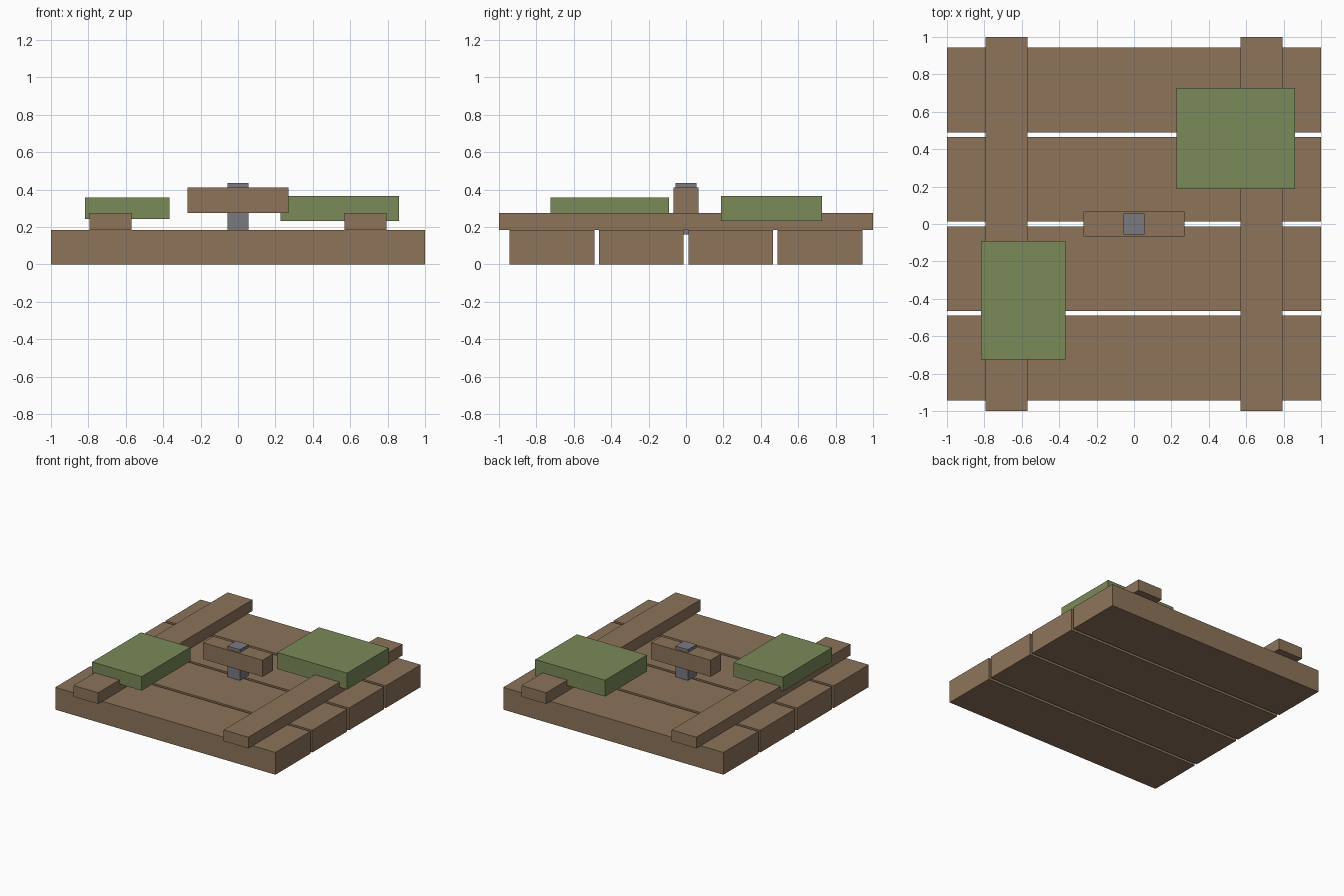
import bpy

cube = bpy.data.objects.get("Cube")
if cube:
    bpy.data.objects.remove(cube, do_unlink=True)


def make_material(name, rgb):
    mat = bpy.data.materials.new(name)
    mat.use_nodes = True
    colour = (*rgb, 1.0)
    mat.diffuse_color = colour
    mat.node_tree.nodes["Principled BSDF"].inputs["Base Color"].default_value = colour
    return mat


wood = make_material("brown_wood", (0.266, 0.175, 0.102))
moss = make_material("moss_green", (0.195, 0.254, 0.098))
metal = make_material("grey_metal", (0.195, 0.195, 0.216))


def box(name, xs, ys, zs, mat):
    """Flat-faced box spanning the given (low, high) range on each axis."""
    spans = (xs, ys, zs)
    bpy.ops.mesh.primitive_cube_add(size=1, location=[(a + b) / 2 for a, b in spans])
    obj = bpy.context.object
    obj.name = name
    obj.scale = [b - a for a, b in spans]
    bpy.ops.object.transform_apply(location=False, rotation=False, scale=True)
    obj.data.materials.append(mat)
    return obj


# Four deck planks with narrow gaps
pitch, half_width, deck_top = 0.4775, 0.2265, 0.183
for i in range(4):
    y = (i - 1.5) * pitch
    box(f"plank_{i + 1}", (-1, 1), (y - half_width, y + half_width), (0, deck_top), wood)

# Two battens across the planks
for side, x in (("right", -0.682), ("left", 0.682)):
    box(f"batten_{side}", (x - 0.112, x + 0.112), (-1, 1), (deck_top, 0.275), wood)

# Central post and its handle bar
box("metal_post", (-0.057, 0.057), (-0.057, 0.057), (0.16, 0.436), metal)
box("handle_bar", (-0.271, 0.271), (-0.068, 0.068), (0.275, 0.411), wood)

# Moss patches resting on the battens
box("moss_patch_right", (-0.818, -0.367), (-0.725, -0.091), (0.242, 0.357), moss)
box("moss_patch_left", (0.226, 0.861), (0.186, 0.727), (0.231, 0.366), moss)
